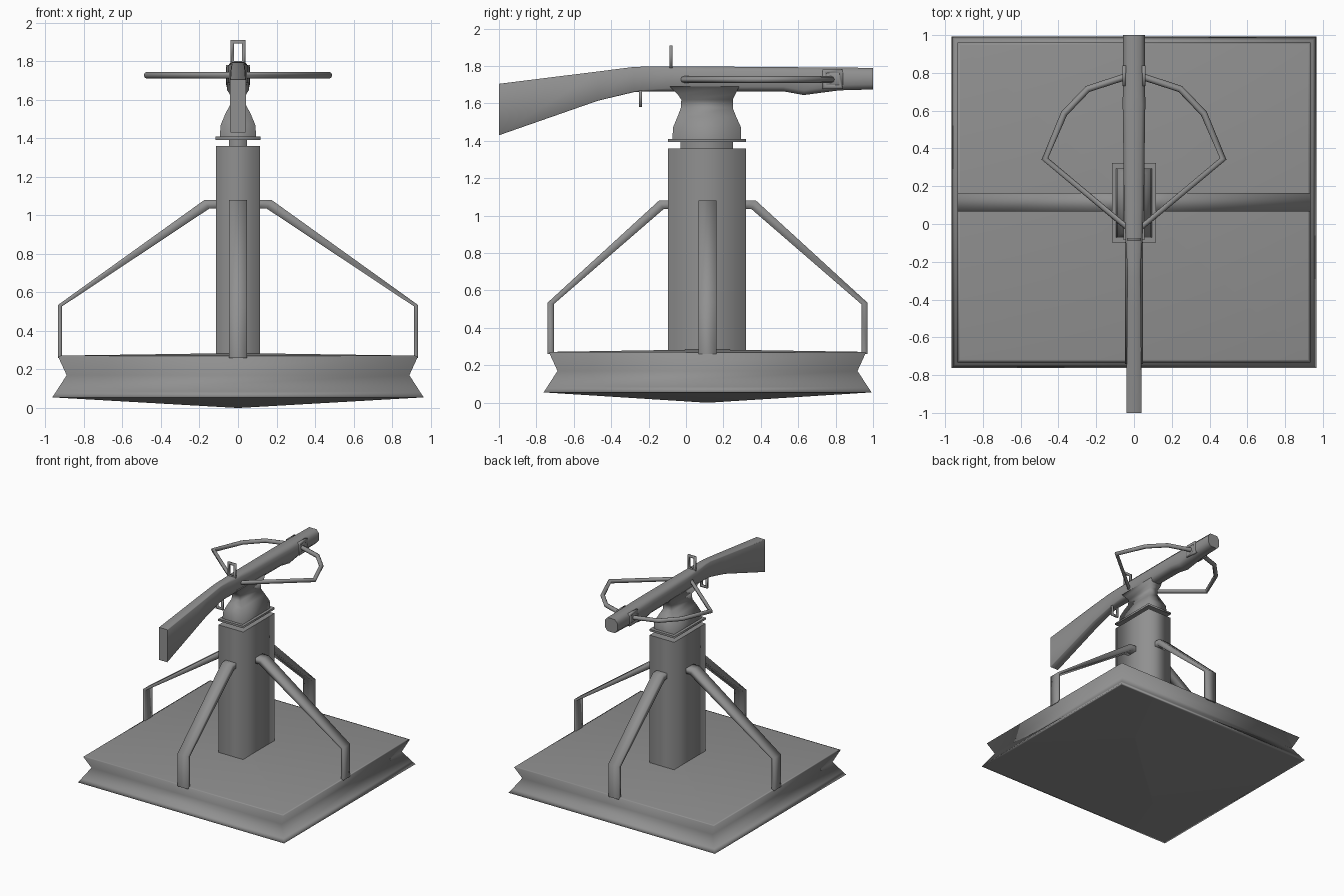
import bpy, bmesh, math

if "Cube" in bpy.data.objects:
    bpy.data.objects.remove(bpy.data.objects["Cube"])

CY = 0.115  # y centre of base and pillar

grey = bpy.data.materials.new("dark_grey")
grey.diffuse_color = (0.28, 0.28, 0.28, 1)
grey.use_nodes = True
grey.node_tree.nodes["Principled BSDF"].inputs["Base Color"].default_value = grey.diffuse_color


def finish(obj, angle):
    bpy.ops.object.select_all(action='DESELECT')
    obj.select_set(True)
    bpy.context.view_layer.objects.active = obj
    bpy.ops.object.shade_smooth_by_angle(angle=math.radians(angle))
    obj.data.materials.append(grey)
    return obj


def loft(name, rings, closed=False, angle=180):
    """Skin equal-sized rings of points; crisp caps on the ends unless closed."""
    bm = bmesh.new()
    vr = [[bm.verts.new(p) for p in r] for r in rings]
    n = len(vr[0])
    pairs = list(zip(vr, vr[1:])) + ([(vr[-1], vr[0])] if closed else [])
    for a, b in pairs:
        for i in range(n):
            j = (i + 1) % n
            bm.faces.new((a[i], a[j], b[j], b[i]))
    caps = []
    if not closed:
        caps = [bm.faces.new(vr[0][::-1]), bm.faces.new(vr[-1])]
    bmesh.ops.recalc_face_normals(bm, faces=bm.faces)
    if caps:  # detached caps stay flat next to smooth sides
        bmesh.ops.split(bm, geom=caps)
    me = bpy.data.meshes.new(name)
    bm.to_mesh(me)
    bm.free()
    obj = bpy.data.objects.new(name, me)
    bpy.context.collection.objects.link(obj)
    return finish(obj, angle)


def rect(hx, y0, y1, z):
    return [(-hx, y0, z), (hx, y0, z), (hx, y1, z), (-hx, y1, z)]


def stack(name, levels, angle=180):
    """Rectangular column from (half width, y0, y1, z) levels."""
    return loft(name, [rect(*l) for l in levels], angle=angle)


def frame(name, hu, v0, v1, wall, depth, place):
    """Rectangular frame; place maps (u, v, depth) to a point."""
    def ring(inset, d):
        a, lo, hi = hu - inset, v0 + inset, v1 - inset
        return [place(u, v, d) for u, v in ((-a, lo), (a, lo), (a, hi), (-a, hi))]
    d = depth / 2
    return loft(name, [ring(0, -d), ring(0, d), ring(wall, d), ring(wall, -d)], closed=True)


# Flared base with shallow pointed underside and slightly raised deck (half x, z)
stack("base", [(h, CY - max(h - 0.088, 0.003), CY + max(h - 0.088, 0.003), z) for h, z in [
    (0.003, 0.0), (0.945, 0.054), (0.965, 0.055), (0.945, 0.085), (0.89, 0.17),
    (0.935, 0.268), (0.92, 0.272), (0.003, 0.285)]])

# Pillar, neck and swivel plate
stack("pillar", [(0.115, -0.095, 0.322, 0.26), (0.115, -0.095, 0.322, 1.36)])
stack("neck", [(0.048, -0.03, 0.25, 1.35), (0.048, -0.03, 0.25, 1.40)])
stack("swivel_plate", [(0.117, -0.097, 0.322, 1.393), (0.117, -0.097, 0.322, 1.41)])

# Shaped mount between plate and weapon
stack("mount", [
    (0.095, -0.072, 0.295, 1.405),
    (0.090, -0.070, 0.295, 1.47),
    (0.065, -0.045, 0.268, 1.53),
    (0.040, -0.028, 0.25, 1.575),
    (0.037, -0.025, 0.25, 1.62),
    (0.056, -0.045, 0.265, 1.65),
    (0.056, -0.085, 0.285, 1.69)])


# Four bent braces: side profile given as (distance from centre axis, z)
def brace(name, inner, knee, reach, foot, turn):
    prof = [(inner, 1.08), (knee, 1.08), (reach, 0.535), (reach, 0.26),
            (reach - foot, 0.26), (reach - foot, 0.527), (knee - 0.025, 1.035), (inner, 1.035)]
    c, s = round(math.cos(turn)), round(math.sin(turn))
    # rings run along the strip, each a four-sided cross-section
    rings = []
    for i in range(4):
        (r0, z0), (r1, z1) = prof[i], prof[7 - i]
        rings.append([(r * c - w * s, CY + r * s + w * c, z) for r, z, w in (
            (r0, z0, -0.048), (r0, z0, 0.048), (r1, z1, 0.048), (r1, z1, -0.048))])
    loft(name, rings)


for k, side in enumerate(("right", "back", "left", "front")):
    if k % 2 == 0:
        brace(side + "_brace", 0.09, 0.175, 0.935, 0.02, k * math.pi / 2)
    else:
        brace(side + "_brace", 0.19, 0.26, 0.855, 0.033, k * math.pi / 2)


# Stock and barrel: sections (y, bottom, top, half width, flat share of the width)
def section(y, lo, hi, w, flat):
    k = w * flat
    c = min((hi - lo) * 0.25, (w - k) * 1.2)
    return [(-k, y, lo), (k, y, lo), (w, y, lo + c), (w, y, hi - c),
            (k, y, hi), (-k, y, hi), (-w, y, hi - c), (-w, y, lo + c)]


loft("stock_and_barrel", [section(*s) for s in [
    (-1.0, 1.43, 1.705, 0.041, 0.93),
    (-0.47, 1.615, 1.771, 0.037, 0.9),
    (-0.28, 1.66, 1.795, 0.034, 0.85),
    (-0.22, 1.665, 1.797, 0.036, 0.8),
    (-0.08, 1.665, 1.797, 0.045, 0.7),
    (0.10, 1.665, 1.797, 0.053, 0.65),
    (0.52, 1.665, 1.795, 0.058, 0.65),
    (0.63, 1.645, 1.793, 0.060, 0.65),
    (0.82, 1.67, 1.792, 0.058, 0.6),
    (1.0, 1.675, 1.79, 0.057, 0.6)]])

# Bow limbs and string as one round tube loop
half = [(0.06, 0.775), (0.245, 0.715), (0.37, 0.585), (0.472, 0.345)]
path = [(0, 0.79)] + half + [(0, -0.05)] + [(-x, y) for x, y in reversed(half)]
curve = bpy.data.curves.new("bow_and_string", 'CURVE')
curve.dimensions = '3D'
curve.bevel_depth = 0.018
curve.bevel_resolution = 2
spline = curve.splines.new('POLY')
spline.points.add(len(path) - 1)
for p, (x, y) in zip(spline.points, path):
    p.co = (x, y, 1.728, 1)
spline.use_cyclic_u = True
bow = bpy.data.objects.new("bow_and_string", curve)
bpy.context.collection.objects.link(bow)
bpy.ops.object.select_all(action='DESELECT')
bpy.context.view_layer.objects.active = bow
bow.select_set(True)
bpy.ops.object.convert(target='MESH')
finish(bpy.context.view_layer.objects.active, 70)

# Bow brackets on both flanks, rear sight and trigger loop
for s, side in ((1, "right"), (-1, "left")):
    frame(side + "_bow_bracket", 0.055, 1.678, 1.782, 0.02, 0.02,
          lambda u, v, d: (s * 0.052 + d, 0.785 + u, v))
frame("sight", 0.038, 1.785, 1.91, 0.018, 0.014, lambda u, v, d: (u, -0.08 + d, v))
frame("trigger_loop", 0.034, 1.58, 1.68, 0.016, 0.016, lambda u, v, d: (u, -0.242 + d, v))
